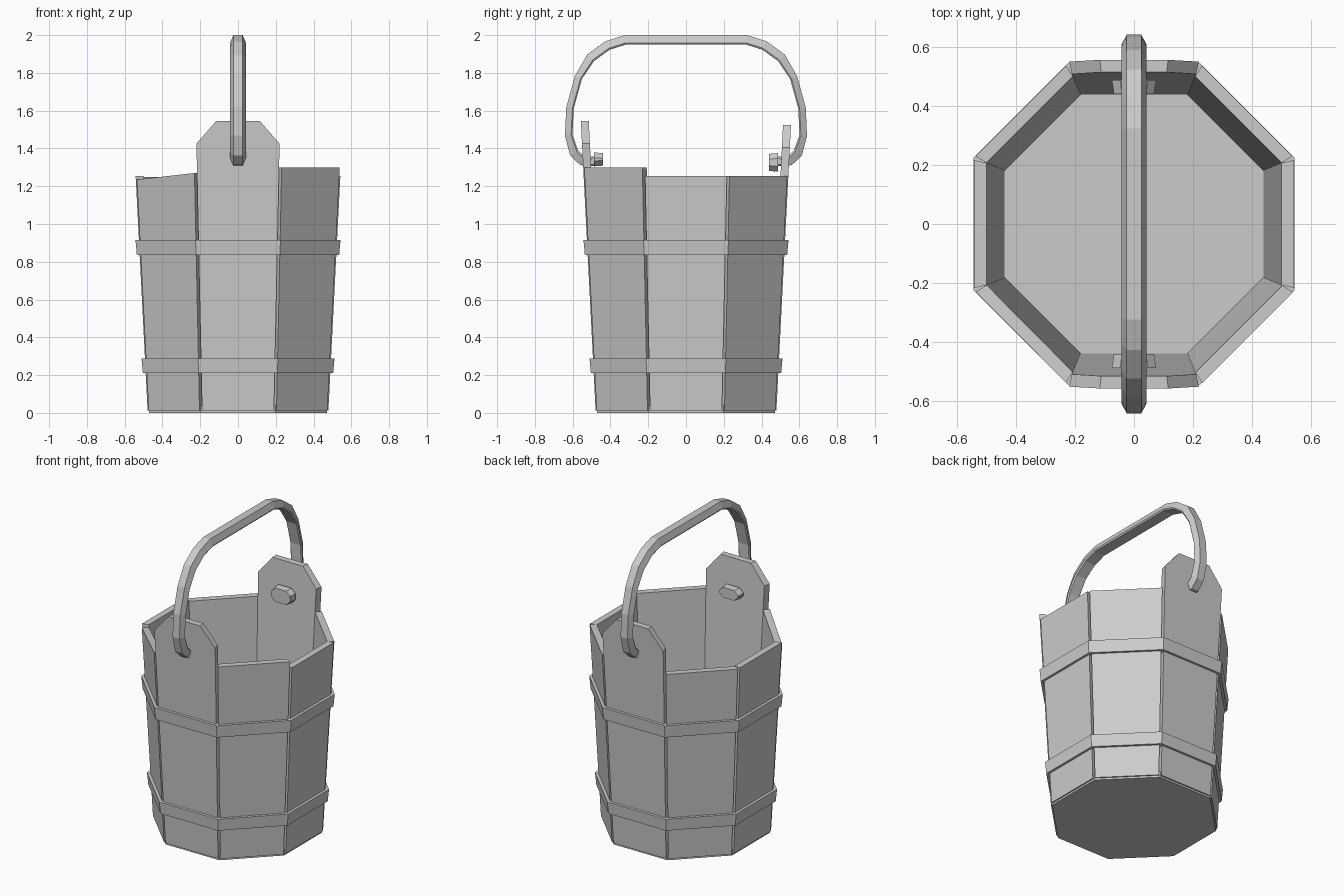
import bpy
import bmesh
from math import pi, tan, sin, cos
from mathutils import Vector, Matrix

if "Cube" in bpy.data.objects:
    bpy.data.objects.remove(bpy.data.objects["Cube"])

grey = bpy.data.materials.new("plain_grey")
grey.use_nodes = True
grey.diffuse_color = (0.6, 0.6, 0.6, 1)
grey.node_tree.nodes["Principled BSDF"].inputs["Base Color"].default_value = (0.6, 0.6, 0.6, 1)

T8 = tan(pi / 8)
WALL = 0.042


def wall(z):
    """Distance from the axis to the outside of a stave at height z."""
    return 0.478 + 0.051 * z


def loft(name, rings, closed=False, turn=0.0):
    """Skin a row of equal rings; cap the ends unless the row is closed."""
    bm = bmesh.new()
    rows = [[bm.verts.new(p) for p in ring] for ring in rings]
    n = len(rows[0])
    pairs = list(zip(rows, rows[1:]))
    if closed:
        pairs.append((rows[-1], rows[0]))
    else:
        bm.faces.new(rows[0])
        bm.faces.new(rows[-1])
    for a, b in pairs:
        for i in range(n):
            j = (i + 1) % n
            bm.faces.new((a[i], a[j], b[j], b[i]))
    bmesh.ops.recalc_face_normals(bm, faces=bm.faces)
    bm.transform(Matrix.Rotation(turn, 4, "Z"))
    mesh = bpy.data.meshes.new(name)
    bm.to_mesh(mesh)
    bm.free()
    mesh.materials.append(grey)
    obj = bpy.data.objects.new(name, mesh)
    bpy.context.collection.objects.link(obj)
    return obj


def octagon(apothem, z):
    r = apothem / cos(pi / 8)
    return [(r * cos((k + 0.5) * pi / 4), r * sin((k + 0.5) * pi / 4), z) for k in range(8)]


def stave(name, outline, turn):
    """Plank facing -y, mitred inside with a narrow groove left outside."""
    outer, inner = [], []
    for s, z in outline:
        a = wall(z)
        outer.append((s * (a * T8 - 0.008), -a, z))
        inner.append((s * (a - WALL) * T8, -(a - WALL), z))
    loft(name, [outer, inner], turn=turn)


# Staves, counter-clockwise from the front: heights of the two top corners
FOOT = 0.012
plain = {
    "front_left_stave": (1, 1.30, 1.30),
    "left_stave": (2, 1.255, 1.255),
    "back_left_stave": (3, 1.255, 1.255),
    "back_right_stave": (5, 1.25, 1.25),
    "right_stave": (6, 1.255, 1.255),
    "front_right_stave": (7, 1.235, 1.27),
}
for name, (k, z0, z1) in plain.items():
    stave(name, [(-1, FOOT), (1, FOOT), (1, z1), (-1, z0)], k * pi / 4)

# Tall staves with clipped corners that carry the handle
for name, k, top in (("front_lug_stave", 0, 1.545), ("back_lug_stave", 4, 1.525)):
    stave(name, [(-1, FOOT), (1, FOOT), (1, top - 0.12), (0.52, top),
                 (-0.52, top), (-1, top - 0.12)], k * pi / 4)

# Base
loft("base", [octagon(0.47, 0), octagon(0.47, 0.04)])

# Hoops
for name, lo, hi in (("lower_hoop", 0.21, 0.288), ("upper_hoop", 0.835, 0.915)):
    loft(name, [octagon(wall(lo) + 0.015, lo), octagon(wall(hi) + 0.018, hi),
                octagon(wall(hi) - 0.02, hi), octagon(wall(lo) - 0.02, lo)], closed=True)

# Handle: one half of the path, mirrored, swept with a bevelled section
half = [(0.50, 1.33), (0.55, 1.335), (0.592, 1.375), (0.621, 1.47), (0.614, 1.615),
        (0.57, 1.775), (0.505, 1.88), (0.415, 1.945), (0.32, 1.975)]
path = [Vector(p) for p in half] + [Vector((-y, z)) for y, z in reversed(half)]
section = [(-0.025, 0.025), (0.025, 0.025), (0.042, -0.016),
           (0.036, -0.025), (-0.036, -0.025), (-0.042, -0.016)]
rings = []
for i, p in enumerate(path):
    before = (p - path[max(i - 1, 0)]).normalized()
    after = (path[min(i + 1, len(path) - 1)] - p).normalized()
    t = (before + after).normalized()
    out = Vector((t.y, -t.x))
    stretch = 0.8 if abs(p.y - 1.6) < 0.2 else 1.0
    rings.append([(x, p.x + out.x * d * stretch, p.y + out.y * d * stretch)
                  for x, d in section])
loft("handle", rings)


def peg_ring(w, h, c, y, z):
    return [(sx * a, y, z + sz * b) for sx, sz, a, b in (
        (-1, -1, w - c, h), (1, -1, w - c, h), (1, -1, w, h - c), (1, 1, w, h - c),
        (1, 1, w - c, h), (-1, 1, w - c, h), (-1, 1, w, h - c), (-1, -1, w, h - c))]


# Pegs inside the lugs, each on a short stem
for side, turn, h, z in (("front", 0, 0.037, 1.342), ("back", pi, 0.049, 1.326)):
    loft(side + "_peg", [peg_ring(0.075, h, 0.028, -0.487, z),
                         peg_ring(0.068, h - 0.004, 0.028, -0.44, z)], turn=turn)
    loft(side + "_peg_stem", [peg_ring(0.036, 0.026, 0.008, -0.53, 1.332),
                              peg_ring(0.036, 0.026, 0.008, -0.47, 1.332)], turn=turn)
